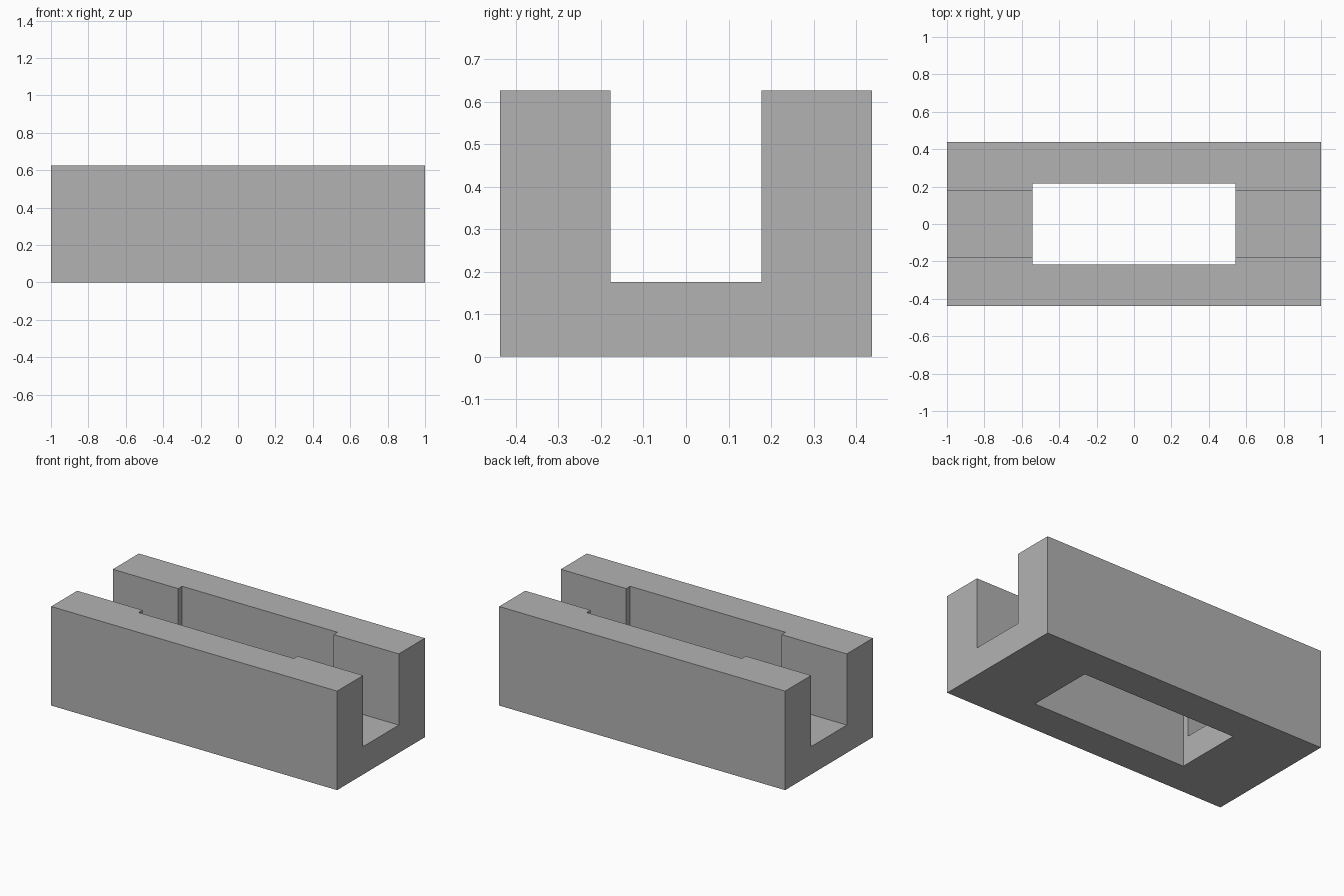
import bpy

if "Cube" in bpy.data.objects:
    bpy.data.objects.remove(bpy.data.objects["Cube"])

grey = bpy.data.materials.new("plain_grey")
grey.diffuse_color = (0.448, 0.448, 0.448, 1)
grey.use_nodes = True
grey.node_tree.nodes["Principled BSDF"].inputs["Base Color"].default_value = grey.diffuse_color

LENGTH, WIDTH, HEIGHT = 2.0, 0.876, 0.626
FLOOR = 0.176


def box(name, size, z_low):
    """Box centred on x and y, with its underside at z_low."""
    bpy.ops.mesh.primitive_cube_add(size=1, location=(0, 0, z_low + size[2] / 2))
    ob = bpy.context.object
    ob.name = name
    ob.scale = size
    bpy.ops.object.transform_apply(location=True, rotation=False, scale=True)
    ob.data.materials.append(grey)
    return ob


def cut(target, cutter):
    """Subtract the cutter, then discard it."""
    cutter.hide_render = True
    mod = target.modifiers.new(cutter.name, 'BOOLEAN')
    mod.operation = 'DIFFERENCE'
    mod.solver = 'EXACT'
    mod.object = cutter
    bpy.ops.object.select_all(action='DESELECT')
    bpy.context.view_layer.objects.active = target
    target.select_set(True)
    bpy.ops.object.modifier_apply(modifier=mod.name)
    bpy.data.objects.remove(cutter, do_unlink=True)


# Solid block
block = box("channel_block", (LENGTH, WIDTH, HEIGHT), 0)

# Lengthwise slot, open at the top and both ends
cut(block, box("slot_cutter", (LENGTH + 0.4, 0.356, HEIGHT), FLOOR))

# Slightly wider rectangular window right through the middle
cut(block, box("window_cutter", (1.086, 0.434, HEIGHT + 0.4), -0.2))
